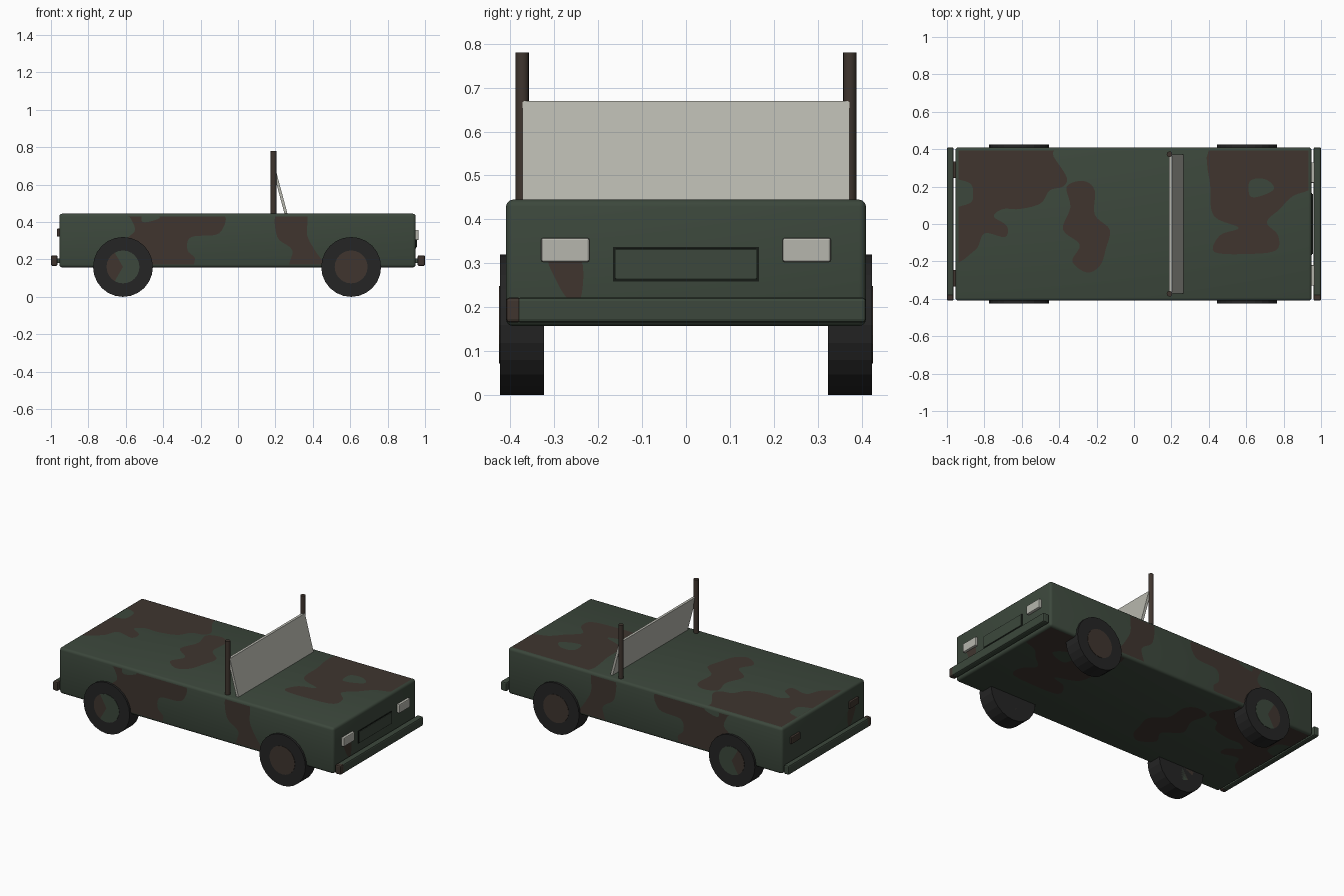
import bpy, bmesh, math
from mathutils import Vector, Matrix

cube = bpy.data.objects.get("Cube")
if cube:
    bpy.data.objects.remove(cube, do_unlink=True)


def material(name, rgb, alpha=1.0):
    m = bpy.data.materials.new(name)
    m.diffuse_color = (*rgb, alpha)
    m.use_nodes = True
    bsdf = next(n for n in m.node_tree.nodes if n.type == 'BSDF_PRINCIPLED')
    bsdf.inputs["Base Color"].default_value = (*rgb, 1)
    bsdf.inputs["Alpha"].default_value = alpha
    return m


GREEN = material("camo green", (.045, .064, .045))
BROWN = material("camo brown", (.05, .036, .028))
RUBBER = material("tyre black", (.018, .018, .018))
LAMP = material("lamp grey", (.47, .47, .42))
GLASS = material("windscreen grey", (.47, .47, .42), .8)
SEAM = material("seam dark", (.008, .011, .008))


def finish(bm, name, *mats, bevel=0, segments=2):
    """Turn a bmesh into a named object, optionally with rounded edges."""
    mesh = bpy.data.meshes.new(name)
    if bevel:
        bmesh.ops.bevel(bm, geom=bm.edges[:], offset=bevel, segments=segments,
                        profile=0.5, affect='EDGES')
    bm.to_mesh(mesh)
    bm.free()
    for m in mats:
        mesh.materials.append(m)
    ob = bpy.data.objects.new(name, mesh)
    bpy.context.collection.objects.link(ob)
    return ob


def box(name, lo, hi, mat, bevel=0, segments=2):
    lo, hi = Vector(lo), Vector(hi)
    bm = bmesh.new()
    bmesh.ops.create_cube(bm, size=1)
    bmesh.ops.scale(bm, vec=hi - lo, verts=bm.verts)
    bmesh.ops.translate(bm, vec=(lo + hi) / 2, verts=bm.verts)
    return finish(bm, name, mat, bevel=bevel, segments=segments)


def cylinder(name, centre, radius, depth, sides, axis, *mats, rule=None):
    bm = bmesh.new()
    bmesh.ops.create_cone(bm, cap_ends=True, cap_tris=True, segments=sides,
                          radius1=radius, radius2=radius, depth=depth)
    if axis == 'Y':
        bmesh.ops.rotate(bm, verts=bm.verts,
                         matrix=Matrix.Rotation(math.pi / 2, 3, 'X'))
    bmesh.ops.translate(bm, vec=centre, verts=bm.verts)
    if rule:
        for f in bm.faces:
            f.material_index = rule(f.calc_center_median())
    return finish(bm, name, *mats)


# Body extents
X0, X1, Y, Z0, Z1 = -.955, .95, .41, .157, .445
ROUND = .016


def smooth_loop(points, lo, hi, steps=5):
    """Rounded closed outline through points, kept inside a panel."""
    pts = [Vector(p) / 100 for p in points]
    out = []
    for i in range(len(pts)):
        a, b, c, d = (pts[(i + k) % len(pts)] for k in (-1, 0, 1, 2))
        for s in range(steps):
            t = s / steps
            p = (2 * b + (c - a) * t + (2 * a - 5 * b + 4 * c - d) * t ** 2
                 + (3 * b - a - 3 * c + d) * t ** 3) / 2
            p = Vector([min(max(p[k], lo[k]), hi[k]) for k in (0, 1)])
            if not out or (p - out[-1]).length > .002:
                out.append(p)
    return out


def patch(name, points, lo, hi, place, outward, mat):
    """Paint patch lying just above one side of the body."""
    bm = bmesh.new()
    face = bm.faces.new([bm.verts.new(place(*p))
                         for p in smooth_loop(points, lo, hi)])
    face.normal_update()
    if face.normal.dot(Vector(outward)) < 0:
        face.normal_flip()
    bmesh.ops.triangulate(bm, faces=bm.faces[:])
    return finish(bm, name, mat)


# Body shell
body = box("body", (X0, -Y, Z0), (X1, Y, Z1), GREEN, ROUND, 3)

# Camouflage outlines in hundredths of a unit
REAR_DECK = [(-99, 45), (-48, 45), (-43, 36), (-36, 25), (-38, 20), (-45, 18), (-50, 11),
             (-61, 8), (-70, 8), (-75, 4), (-68, -1), (-69, -7), (-80, -5),
             (-85, -14), (-99, -17)]
MID_DECK = [(-36, 20), (-27, 23), (-21, 18), (-21, 5), (-13, -3), (-15, -13),
            (-18, -22), (-25, -26), (-33, -20), (-29, -11), (-38, -3), (-34, 9)]
HOOD = [(44, 45), (99, 45), (99, 22), (85, 15), (78, 8), (71, 1), (77, -6), (76, -14),
        (62, -16), (43, -15), (46, -6), (56, -2), (43, 4), (41, 18)]
HOOD_HOLE = [(62, 23), (70, 24), (75, 19), (68, 15), (62, 15)]
REAR_HOLE = [(-99, 23), (-88, 22), (-86, 16), (-88, 11), (-99, 10)]
SIDE_REAR = [(-59, 46), (-52, 46), (-51, 40), (-42, 42), (-40, 46), (-9, 46), (-10, 34),
             (-25, 32), (-27, 25), (-23, 20), (-30, 14), (-66, 14), (-60, 30), (-55, 36)]
SIDE_FRONT = [(21, 46), (36, 46), (37, 33), (41, 25), (47, 14), (28, 14),
              (29, 25), (21, 32)]
NOSE = [(-31, 31), (-24, 31), (-24, 22), (-27, 22), (-30, 27)]

GAP = .0015
deck_lo, deck_hi = (X0 + ROUND, -Y + ROUND), (X1 - ROUND, Y - ROUND)
side_lo, side_hi = (X0 + ROUND, Z0 + ROUND), (X1 - ROUND, Z1 - ROUND)
end_lo, end_hi = (-Y + ROUND, Z0 + ROUND), (Y - ROUND, Z1 - ROUND)

for label, z, s in (("top", Z1, 1), ("bottom", Z0, -1)):
    for part, shape, mat, lift in (("rear", REAR_DECK, BROWN, 1), ("middle", MID_DECK, BROWN, 1),
                                   ("front", HOOD, BROWN, 1), ("front_gap", HOOD_HOLE, GREEN, 2),
                                   ("rear_gap", REAR_HOLE, GREEN, 2)):
        patch(f"camo_{label}_{part}", shape, deck_lo, deck_hi,
              lambda x, y: (x, y, z + s * GAP * lift), (0, 0, s), mat)
for label, s in (("right", -1), ("left", 1)):
    for part, shape in (("rear", SIDE_REAR), ("front", SIDE_FRONT)):
        patch(f"camo_{label}_{part}", shape, side_lo, side_hi,
              lambda x, z: (x, s * (Y + GAP), z), (0, s, 0), BROWN)
for label, x, s in (("nose", X1, 1), ("tail", X0, -1)):
    patch(f"camo_{label}", NOSE, end_lo, end_hi,
          lambda y, z: (x + s * GAP, y, z), (s, 0, 0), BROWN)

# Nose panel with a dark seam around it
box("nose_panel_seam", (X1 - .01, -.166, .259), (X1 + .003, .166, .337), SEAM)
box("nose_panel", (X1 - .01, -.161, .264), (X1 + .006, .161, .332), GREEN, .002)

# Bumpers with brown ends
for name, x0, x1 in (("front_bumper", .96, 1), ("rear_bumper", -1, -.965)):
    box(name, (x0, -.385, .165), (x1, .41, .222), GREEN, .008)
    box(name + "_end", (x0, -.41, .165), (x1, -.375, .222), BROWN, .008)
    # Short brackets hold the bumper to the body
    for y in (-.3, .3):
        box(name + "_bracket", (min(x0, x1, .94) if x0 > 0 else x0 + .01, y - .02, .18),
            (x1 - .01 if x0 > 0 else -.94, y + .02, .205), GREEN)

# Lamps, posts and wheels come in mirrored pairs
for side, s in (("right", -1), ("left", 1)):
    y0, y1 = sorted((s * .22, s * .33))
    box("headlight_" + side, (X1 - .01, y0, .303), (X1 + .016, y1, .358), LAMP, .005)
    y0, y1 = sorted((s * .245, s * .335))
    box("tail_light_" + side, (X0 - .014, y0, .322), (X0 + .01, y1, .365), BROWN, .005)
    post = cylinder("post_" + side, (.19, s * .373, .605), .015, .35, 16, 'Z', BROWN)
    tyres = []
    for end, x in (("rear", -.615), ("front", .605)):
        cylinder(f"{end}_tyre_{side}", (x, s * .3735, .16), .16, .101, 24, 'Y', RUBBER)
        # Rear hubs are painted half green, half brown
        split = (lambda c: int(c.x > -.64)) if end == "rear" else None
        cylinder(f"{end}_hub_{side}", (x, s * .3745, .16), .088, .103, 24, 'Y',
                 BROWN, GREEN, rule=split)

# Sloping windscreen
bm = bmesh.new()
outline = [(.188, .67), (.204, .67), (.265, .443), (.249, .443)]
pane = bm.faces.new([bm.verts.new((x, -.372, z)) for x, z in outline])
ext = bmesh.ops.extrude_face_region(bm, geom=[pane])
bmesh.ops.translate(bm, vec=(0, .744, 0),
                    verts=[v for v in ext["geom"] if isinstance(v, bmesh.types.BMVert)])
bmesh.ops.recalc_face_normals(bm, faces=bm.faces[:])
finish(bm, "windscreen", GLASS)

# Smooth the rounded parts, keeping hard edges sharp
for ob in bpy.context.collection.objects:
    if ob.type == 'MESH' and ob.name.startswith(("body", "post")):
        bpy.ops.object.select_all(action='DESELECT')
        ob.select_set(True)
        bpy.context.view_layer.objects.active = ob
        bpy.ops.object.shade_smooth_by_angle(angle=math.radians(35))
